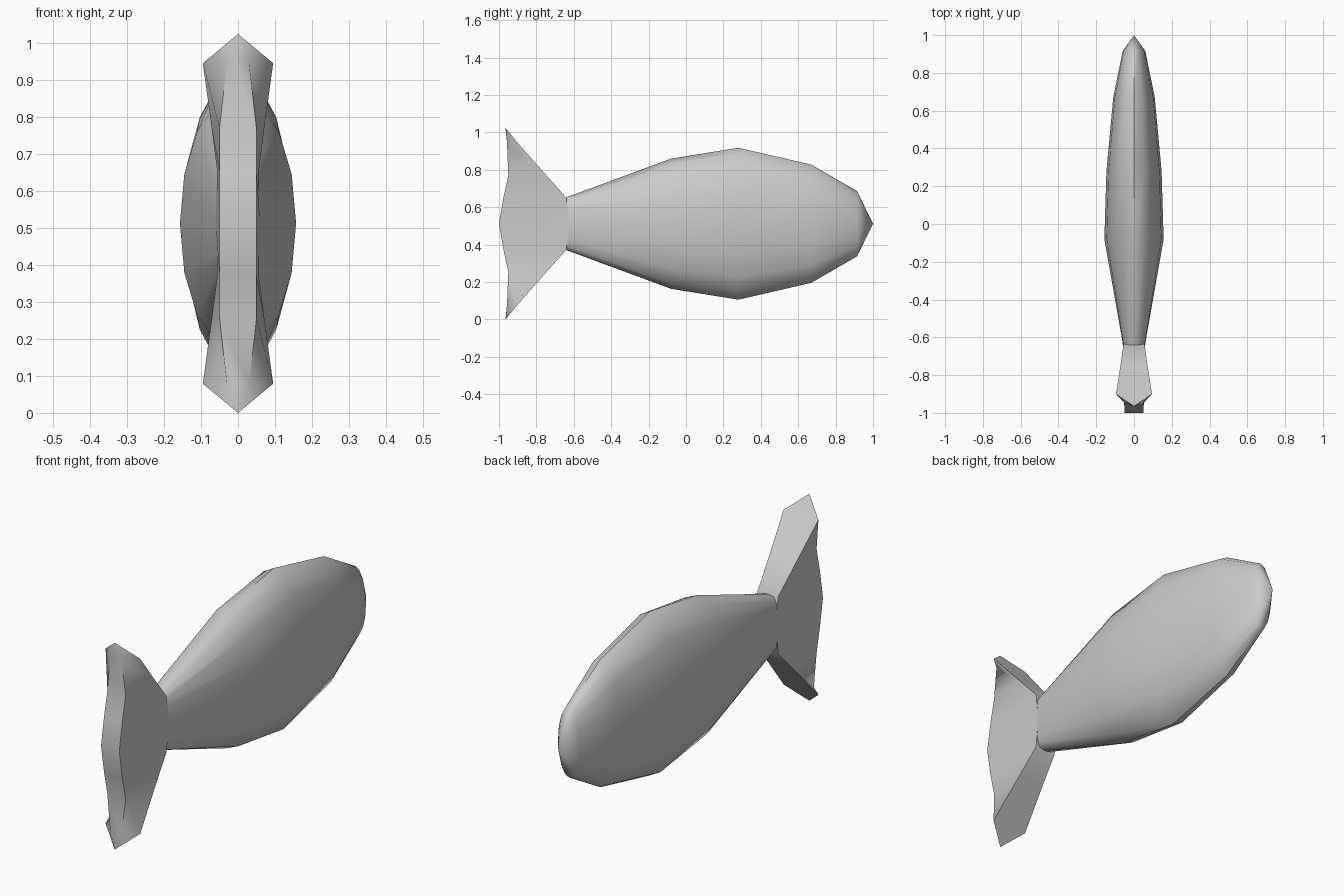
import bpy, bmesh, math

if "Cube" in bpy.data.objects:
    bpy.data.objects.remove(bpy.data.objects["Cube"])

ZC = 0.512  # height of the fish's centre line


def loft(name, rings, start=None, end=None, angle=50):
    """Skin closed rings of points, closing each end with a point or a cap."""
    bm = bmesh.new()
    loops = [[bm.verts.new(p) for p in r] for r in rings]
    n = len(loops[0])
    for a, b in zip(loops, loops[1:]):
        for i in range(n):
            j = (i + 1) % n
            bm.faces.new((a[i], a[j], b[j], b[i]))
    for loop, tip in ((loops[0], start), (loops[-1], end)):
        if tip:
            v = bm.verts.new(tip)
            for i in range(n):
                bm.faces.new((loop[i], loop[(i + 1) % n], v))
        else:
            bm.faces.new(loop)
    bmesh.ops.recalc_face_normals(bm, faces=bm.faces)
    me = bpy.data.meshes.new(name)
    bm.to_mesh(me)
    bm.free()
    ob = bpy.data.objects.new(name, me)
    bpy.context.collection.objects.link(ob)
    bpy.ops.object.select_all(action='DESELECT')
    ob.select_set(True)
    bpy.context.view_layer.objects.active = ob
    bpy.ops.object.shade_smooth_by_angle(angle=math.radians(angle))
    return ob


def oval(y, hw, hh, power=1.0, n=16):
    """Upright oval ring; a power below 1 makes it boxier."""
    pts = []
    for i in range(n):
        c, s = math.cos(math.tau * i / n), math.sin(math.tau * i / n)
        pts.append((hw * math.copysign(abs(c) ** power, c), y,
                    ZC + hh * math.copysign(abs(s) ** power, s)))
    return pts


# Body: oval rings from nose to tail root (y, half width, half height)
body = [oval(0.915, 0.06, 0.174), oval(0.67, 0.11, 0.316),
        oval(0.28, 0.146, 0.406), oval(-0.08, 0.157, 0.348),
        oval(-0.64, 0.058, 0.141, 0.6)]
loft("body", body, start=(0, 1.0, ZC))

# Tail fin: sections up its height
# (offset from centre, front y, front half width, back y, back half width)
half = [(0.14, -0.64, 0.056, -0.976, 0.05),
        (0.257, -0.745, 0.071, -0.95, 0.05),
        (0.433, -0.90, 0.095, -0.957, 0.03)]
stations = ([(-d, *r) for d, *r in reversed(half)]
            + [(0, -0.62, 0.06, -1.0, 0.05)] + half)
fin = [[(wf, yf, ZC + d), (wb, yb, ZC + d), (-wb, yb, ZC + d), (-wf, yf, ZC + d)]
       for d, yf, wf, yb, wb in stations]
loft("tail_fin", fin, start=(0, -0.965, 0.0), end=(0, -0.965, 2 * ZC))
